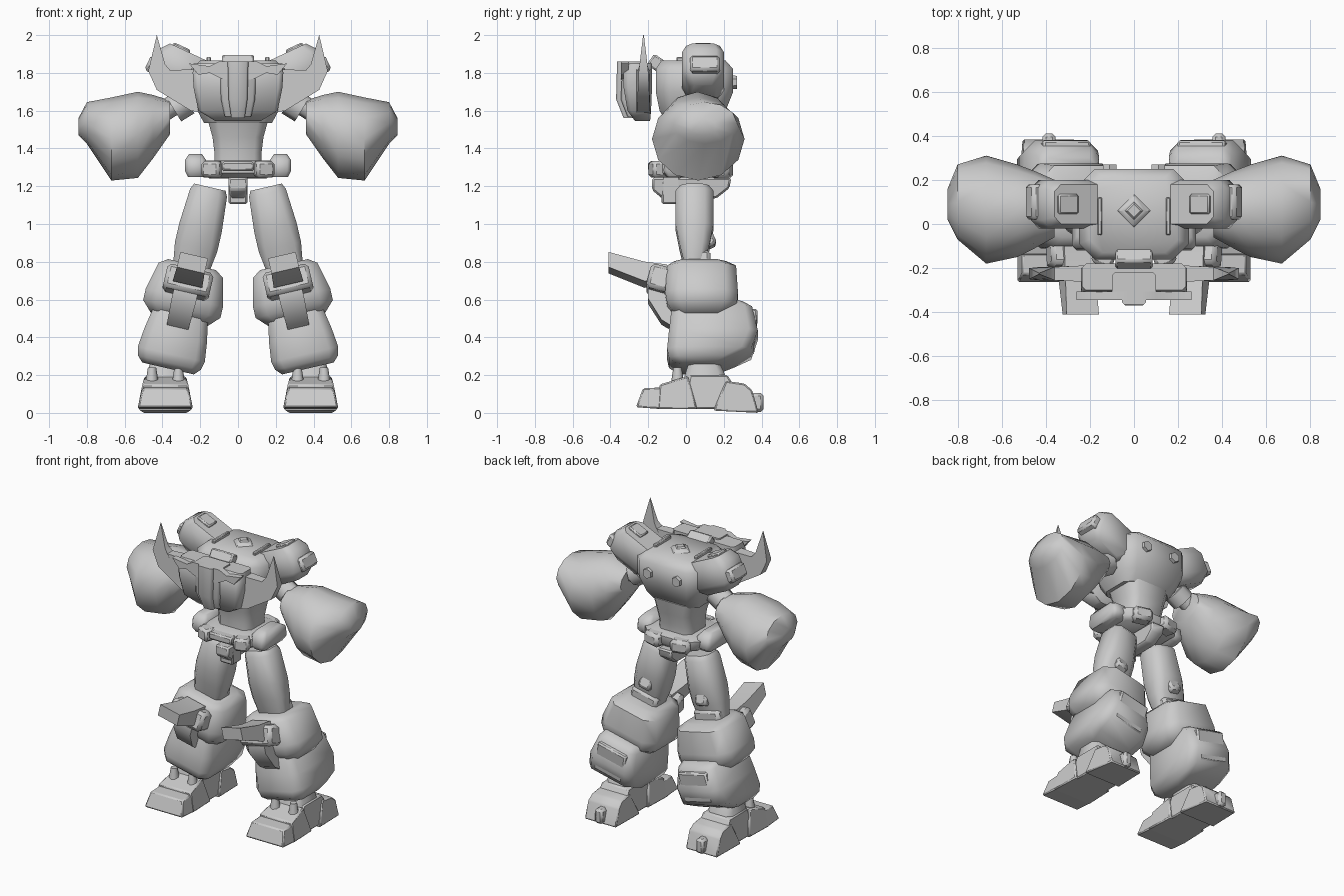
import bpy, bmesh, math
from mathutils import Matrix, Vector

T, R = Matrix.Translation, Matrix.Rotation
rad = math.radians


def finish(name, bm, mat=None, mirror=False, bevel=0.0):
    """Store a bmesh as an object in world coordinates, optionally mirrored over x."""
    if mat is not None:
        bm.transform(mat)
    bmesh.ops.recalc_face_normals(bm, faces=bm.faces)
    me = bpy.data.meshes.new(name)
    bm.to_mesh(me)
    bm.free()
    ob = bpy.data.objects.new(name, me)
    bpy.context.collection.objects.link(ob)
    if bevel:
        b = ob.modifiers.new("bevel", 'BEVEL')
        b.width, b.segments, b.limit_method = bevel, 1, 'ANGLE'
    if mirror:
        ob.modifiers.new("mirror", 'MIRROR')
    bpy.ops.object.select_all(action='DESELECT')
    bpy.context.view_layer.objects.active = ob
    ob.select_set(True)
    bpy.ops.object.shade_smooth_by_angle(angle=rad(50))
    return ob


def skin(name, rings, **kw):
    """Join rings of equal point count and cap both ends."""
    bm = bmesh.new()
    vs = [[bm.verts.new(p) for p in r] for r in rings]
    n = len(vs[0])
    for a, b in zip(vs, vs[1:]):
        for i in range(n):
            bm.faces.new((a[i], a[(i + 1) % n], b[(i + 1) % n], b[i]))
    bm.faces.new(vs[0])
    bm.faces.new(vs[-1])
    return finish(name, bm, **kw)


def loft(name, levels, c=0.35, x=0.0, **kw):
    """Chamfered rectangles stacked in z: (z, y_min, y_max, half_width)."""
    rings = []
    for z, y0, y1, hx in levels:
        cy, hy = (y0 + y1) / 2, (y1 - y0) / 2
        k = c * min(hx, hy)
        quad = [(hx, hy - k), (hx - k, hy), (k - hx, hy), (-hx, hy - k),
                (-hx, k - hy), (k - hx, -hy), (hx - k, -hy), (hx, k - hy)]
        rings.append([(x + px, cy + py, z) for px, py in quad])
    return skin(name, rings, **kw)


def prism(name, prof, centre, axis='x', **kw):
    """Profile of (u, z, half_depth) spread along x or y about a centre."""
    def ring(s):
        if axis == 'x':
            return [(centre + s * h, u, z) for u, z, h in prof]
        return [(u, centre + s * h, z) for u, z, h in prof]
    return skin(name, [ring(-1), ring(1)], **kw)


def box(name, loc, size, rot=(0, 0, 0), mat=None, **kw):
    bm = bmesh.new()
    bmesh.ops.create_cube(bm, size=1)
    m = T(loc) @ R(rad(rot[2]), 4, 'Z') @ R(rad(rot[1]), 4, 'Y') @ R(rad(rot[0]), 4, 'X') \
        @ Matrix.Diagonal((*size, 1))
    return finish(name, bm, mat=(mat @ m if mat else m), **kw)


def rod(name, a, b, r1, r2, n=8, **kw):
    bm = bmesh.new()
    a, b = Vector(a), Vector(b)
    bmesh.ops.create_cone(bm, cap_ends=True, segments=n, radius1=r1, radius2=r2, depth=(b - a).length)
    m = T((a + b) / 2) @ (b - a).to_track_quat('Z', 'Y').to_matrix().to_4x4()
    return finish(name, bm, mat=m, **kw)


# Torso, neck socket, back bolts, waist
loft("torso", [(1.535, -.10, .16, .18), (1.60, -.14, .21, .215), (1.70, -.16, .25, .25),
               (1.82, -.16, .25, .25), (1.865, -.13, .21, .20)])
rod("neck_socket", (0, .06, 1.86), (0, .06, 1.885), .08, .05, 4)
rod("neck_pin", (0, .06, 1.88), (0, .06, 1.895), .045, .03, 4)
rod("back_bolt", (.11, .22, 1.75), (.11, .27, 1.75), .04, .034, 6, mirror=True)
box("collar_block", (0, -.155, 1.85), (.17, .08, .07), (-35, 0, 0), bevel=.01)
loft("waist", [(1.32, -.07, .15, .125), (1.38, -.07, .15, .125), (1.46, -.08, .17, .135), (1.55, -.10, .18, .16)])

# Chest shield with horned wings, floating in front of the torso
loft("chest_shield", [(1.545, -.27, -.19, .12), (1.60, -.31, -.185, .21), (1.72, -.33, -.18, .235),
                      (1.80, -.33, -.18, .24), (1.85, -.30, -.18, .235)], c=.3)
prism("shield_wing", [(.17, 1.585, .04), (.25, 1.60, .035), (.43, 1.71, .03), (.475, 1.81, .025),
                      (.43, 2.0, .002), (.385, 1.845, .02), (.36, 1.815, .03), (.17, 1.82, .04)],
      -.225, 'y', mirror=True)
prism("brow_trim", [(.03, 1.76, .02), (.09, 1.77, .02), (.15, 1.80, .02), (.21, 1.79, .02),
                    (.26, 1.85, .02), (.15, 1.835, .02), (.10, 1.86, .02), (.03, 1.86, .02)],
      -.325, 'y', mirror=True)
loft("shield_keel", [(1.57, -.31, -.22, .07), (1.66, -.345, -.22, .09), (1.86, -.335, -.22, .10)], c=.2)
loft("nose_bar", [(1.56, -.33, -.25, .035), (1.66, -.37, -.25, .05), (1.86, -.365, -.25, .055)], c=.2)

# Shoulders, tilted so the outer side is higher
sh = T((.28, .09, 1.83)) @ R(rad(-25), 4, 'Y')
loft("shoulder", [(-.15, -.07, .07, .10), (-.09, -.11, .11, .165), (.03, -.11, .11, .165), (.08, -.09, .09, .125)],
     mat=sh, mirror=True)
box("shoulder_cap", (.06, .0, .075), (.10, .09, .04), mat=sh, bevel=.008, mirror=True)
box("shoulder_edge", (.155, .01, -.06), (.07, .16, .09), mat=sh, bevel=.015, mirror=True)
box("shoulder_fin", (.155, .035, 1.855), (.022, .17, .06), bevel=.005, mirror=True)

# Upper arms and faceted bulging forearms
rod("upper_arm", (.20, .07, 1.72), (.42, .07, 1.58), .055, .055, mirror=True)
rod("elbow_ring", (.27, .07, 1.65), (.34, .07, 1.607), .075, .075, mirror=True)
rings = []
for x, cy, cz, ry, rz in [(.36, .07, 1.565, .13, .09), (.45, .065, 1.515, .175, .168),
                          (.53, .06, 1.472, .21, .228), (.67, .065, 1.45, .245, .22),
                          (.80, .10, 1.535, .17, .11), (.845, .09, 1.515, .07, .045)]:
    rings.append([(x, cy + ry * math.cos(i * math.tau / 12), cz + rz * math.sin(i * math.tau / 12))
                  for i in range(12)])
skin("forearm", rings, mirror=True)

# Pelvis: belt, pods, buckle and keel
loft("belt", [(1.245, -.13, .19, .18), (1.27, -.16, .21, .21), (1.32, -.16, .21, .21), (1.335, -.12, .17, .17)])
loft("hip_pod", [(1.25, -.10, .12, .04), (1.28, -.12, .15, .055), (1.34, -.11, .14, .055), (1.37, -.07, .09, .035)],
     x=.225, mirror=True)
box("belt_front_pod", (.135, -.145, 1.29), (.10, .09, .085), (0, 0, 20), bevel=.015, mirror=True)
box("belt_rear_pod", (.10, .19, 1.285), (.13, .10, .09), (0, 0, -15), bevel=.02, mirror=True)
box("belt_buckle", (0, -.17, 1.305), (.17, .06, .05), bevel=.01)
prism("crotch_keel", [(-.18, 1.245, .05), (.24, 1.245, .05), (.23, 1.19, .05), (.16, 1.135, .04),
                      (-.12, 1.13, .04), (-.18, 1.18, .05)], 0, bevel=.01)
box("crotch_flap", (0, -.08, 1.19), (.10, .10, .17), bevel=.01)

# Leg frame: parts are written upright at their true heights, then splayed outward
leg = T((.15, 0, 1.19)) @ R(rad(-13), 4, 'Y') @ Matrix.Diagonal((1, 1, 1.026, 1)) @ T((0, 0, -1.19))
L = dict(mat=leg, mirror=True)
loft("thigh", [(1.195, -.03, .12, .085), (1.165, -.055, .145, .10), (.98, -.055, .145, .115),
               (.88, -.035, .125, .115), (.78, -.01, .10, .10)], c=.45, **L)
box("thigh_vent", (0, .12, .92), (.09, .06, .09), (25, 0, 0), bevel=.015, **L)
box("knee_joint", (0, .07, .79), (.20, .12, .11), bevel=.02, **L)
loft("knee_block", [(.785, -.06, .21, .13), (.755, -.10, .265, .175), (.61, -.11, .275, .21),
                    (.55, -.10, .27, .21), (.49, -.05, .21, .15)], **L)
prism("knee_blade", [(-.41, .835, .075), (-.41, .755, .075), (-.22, .68, .08), (-.10, .69, .08),
                     (-.10, .77, .07), (-.22, .785, .07)], 0, **L)
box("knee_bracket", (0, -.13, .69), (.25, .14, .13), (-15, 0, 0), bevel=.02, **L)
prism("knee_strap", [(-.20, .64, .065), (-.20, .59, .065), (-.13, .48, .06), (-.03, .42, .055),
                     (-.03, .50, .055), (-.08, .64, .06)], 0, **L)
loft("shin", [(.57, -.06, .30, .13), (.54, -.075, .35, .145), (.41, -.09, .38, .17),
              (.31, -.10, .345, .182), (.265, -.09, .25, .17), (.235, -.05, .18, .14)], c=.28, **L)
box("calf_panel", (0, .335, .43), (.22, .07, .20), (-6, 0, 0), bevel=.01, **L)

# Feet: ankle, toe, instep, arch, heel and spur
fx = .385
loft("ankle", [(.15, -.02, .22, .10), (.22, .0, .20, .09), (.28, .02, .17, .08)], x=fx, mirror=True)
F = dict(centre=fx, mirror=True, bevel=.008)
prism("toe", [(-.265, .03, .145), (-.228, .13, .122), (-.13, .135, .122), (-.13, .02, .145)], **F)
prism("instep", [(-.15, .02, .147), (-.14, .15, .122), (.01, .195, .11), (.06, .02, .14)], **F)
prism("arch", [(-.01, .02, .125), (.02, .20, .10), (.22, .20, .10), (.25, .15, .11), (.17, .02, .125)], **F)
prism("heel", [(.145, .012, .14), (.21, .17, .11), (.31, .155, .11), (.35, .12, .12), (.385, .0, .12)], **F)
box("heel_spur", (fx, .37, .055), (.06, .08, .10), bevel=.015, mirror=True)
for side, x in (("inner", .315), ("outer", .455)):
    rod(side + "_ankle_peg", (x, -.045, .15), (x, -.045, .24), .036, .022, 8, mirror=True)
